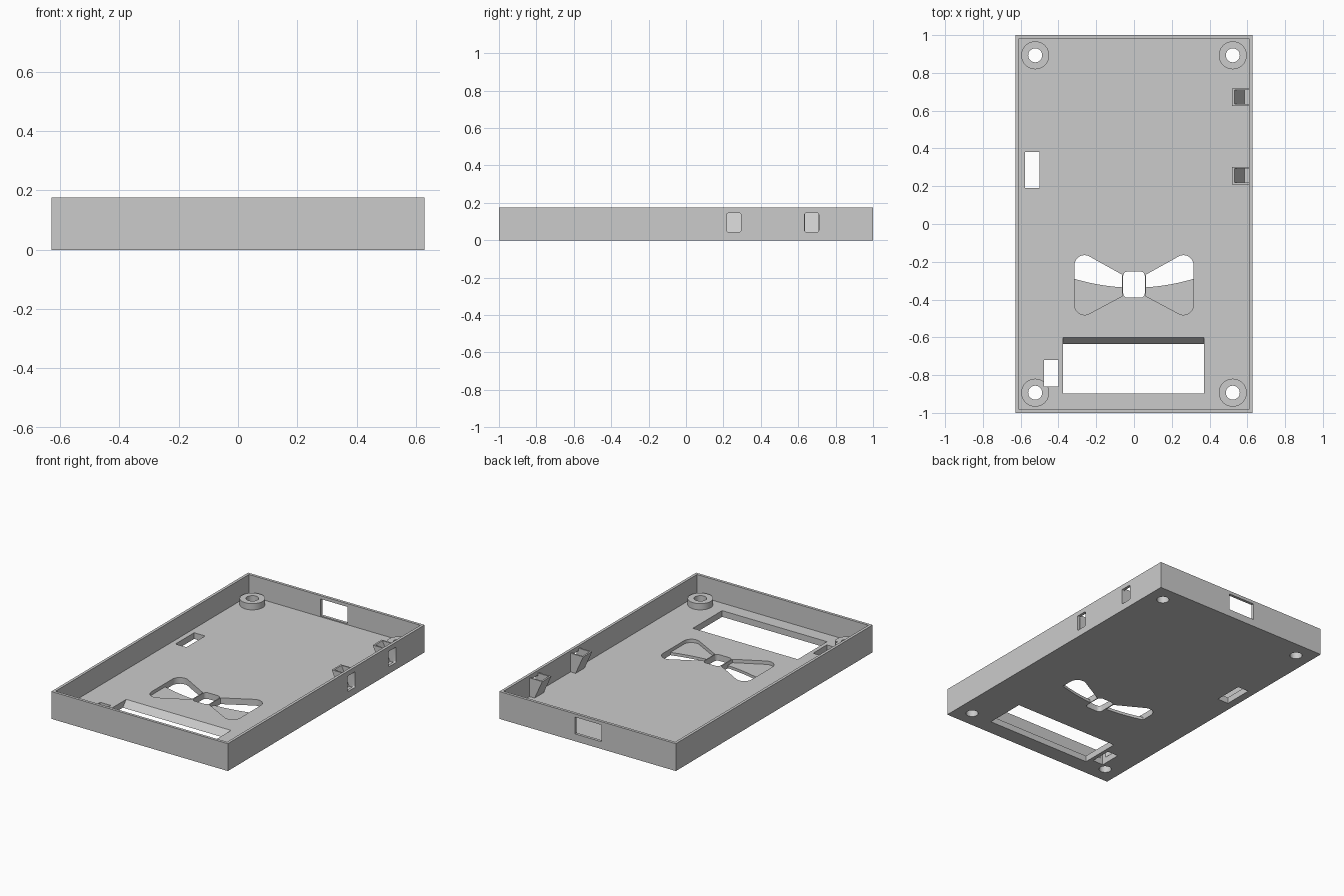
import bpy, bmesh, math
from mathutils import Vector

cube = bpy.data.objects.get("Cube")
if cube:
    bpy.data.objects.remove(cube, do_unlink=True)

grey = bpy.data.materials.new("plain grey")
grey.use_nodes = True
grey.diffuse_color = (0.6, 0.6, 0.6, 1)
grey.node_tree.nodes["Principled BSDF"].inputs["Base Color"].default_value = (0.6, 0.6, 0.6, 1)

W, L, H = 0.628, 1.0, 0.176      # half width, half length, height
WALL, FLOOR = 0.018, 0.04
INNER = W - WALL


def prism(name, points, low, high, axis="z"):
    """Extrude a 2D outline along z (xy outline), y (xz outline) or x (yz outline)."""
    place = {"z": lambda a, b, c: (a, b, c),
             "y": lambda a, b, c: (a, c, b),
             "x": lambda a, b, c: (c, a, b)}[axis]
    bm = bmesh.new()
    face = bm.faces.new([bm.verts.new(place(a, b, low)) for a, b in points])
    moved = bmesh.ops.extrude_face_region(bm, geom=[face])["geom"]
    verts = [v for v in moved if isinstance(v, bmesh.types.BMVert)]
    bmesh.ops.translate(bm, verts=verts, vec=Vector(place(0, 0, high - low)))
    bmesh.ops.recalc_face_normals(bm, faces=bm.faces)
    mesh = bpy.data.meshes.new(name)
    bm.to_mesh(mesh)
    bm.free()
    mesh.materials.append(grey)
    obj = bpy.data.objects.new(name, mesh)
    bpy.context.collection.objects.link(obj)
    return obj


def rect(a0, a1, b0, b1):
    return [(a0, b0), (a1, b0), (a1, b1), (a0, b1)]


def arc(cx, cy, r, start, end, steps=12):
    angles = [math.radians(start + (end - start) * i / steps) for i in range(steps + 1)]
    return [(cx + r * math.cos(t), cy + r * math.sin(t)) for t in angles]


def rounded(a0, a1, b0, b1, r):
    corners = [(a1 - r, b1 - r), (a0 + r, b1 - r), (a0 + r, b0 + r), (a1 - r, b0 + r)]
    return [p for i, (a, b) in enumerate(corners)
            for p in arc(a, b, r, 90 * i, 90 * i + 90, 5)]


def combine(target, tool, operation="DIFFERENCE"):
    """Apply a boolean and discard the tool object."""
    mod = target.modifiers.new("boolean", "BOOLEAN")
    mod.operation, mod.solver, mod.object = operation, "EXACT", tool
    bpy.context.view_layer.update()
    graph = bpy.context.evaluated_depsgraph_get()
    result = bpy.data.meshes.new_from_object(target.evaluated_get(graph))
    target.modifiers.clear()
    target.data = result
    bpy.data.objects.remove(tool, do_unlink=True)


# Open tray
tray = prism("tray", rect(-W, W, -L, L), 0, H)
combine(tray, prism("cavity", rect(-INNER, INNER, WALL - L, L - WALL), FLOOR, H + 0.1))

# Corner screw bosses with through holes
centres = [(x, y) for x in (-0.523, 0.523) for y in (-0.893, 0.893)]
for x, y in centres:
    combine(tray, prism("boss", arc(x, y, 0.074, 0, 352.5, 47), 0.02, 0.08), "UNION")
for x, y in centres:
    combine(tray, prism("screw_hole", arc(x, y, 0.037, 0, 348.75, 31), -0.1, 0.2))

# Slots in the floor
for x0, x1, y0, y1 in ((-0.578, -0.5, 0.19, 0.38), (-0.476, -0.4, -0.86, -0.72)):
    combine(tray, prism("floor_slot", rect(x0, x1, y0, y1), -0.1, 0.16))

# Display opening with one sloped edge
slope = 0.035 / FLOOR
opening = [(-0.897, -0.05), (-0.635 - 0.05 * slope, -0.05),
           (-0.6 + 0.05 * slope, FLOOR + 0.05), (-0.897, FLOOR + 0.05)]
combine(tray, prism("display_opening", opening, -0.375, 0.371, "x"))

# Bow-shaped recess: the upper part of each wing goes right through
KNOT = 0.063
upper = [(KNOT, -0.268)] + arc(0.262, -0.218, 0.053, 118, 0)
lower = arc(0.262, -0.428, 0.053, 0, -118) + [(KNOT, -0.382)]
curve = []
for i in range(11):
    x = 0.315 - (0.315 - KNOT) * i / 10
    curve.append((x, -0.337 + 0.47 * x * x))
for side in (-1, 1):
    for outline, depth in ((upper + lower, 0.018), (upper + curve, -0.1)):
        combine(tray, prism("wing_cut", [(side * x, y) for x, y in outline], depth, 0.1))
combine(tray, prism("knot_hole", rounded(-0.057, 0.057, -0.39, -0.252, 0.022), -0.1, 0.1))

# Port in the back wall
combine(tray, prism("back_port", rect(-0.1, 0.09, 0.047, 0.155), 0.9, 1.1, "y"))

# Side windows, each with a sloped chute inside
for y in (0.256, 0.672):
    combine(tray, prism("side_window", rounded(y - 0.038, y + 0.038, 0.045, 0.145, 0.008),
                        0.6, 0.7, "x"))
    chute = prism("chute", [(0.52, 0.16), (INNER, 0.16), (INNER, FLOOR), (0.574, FLOOR)],
                  y - 0.046, y + 0.046, "y")
    hollow = [(0.527, 0.17), (0.7, 0.17), (0.7, 0.03), (0.59, 0.03)]
    combine(chute, prism("hollow", hollow, y - 0.037, y + 0.037, "y"))

# Smooth the round walls, keep edges sharp
bpy.ops.object.select_all(action="DESELECT")
tray.select_set(True)
bpy.context.view_layer.objects.active = tray
bpy.ops.object.shade_smooth_by_angle(angle=math.radians(25))
